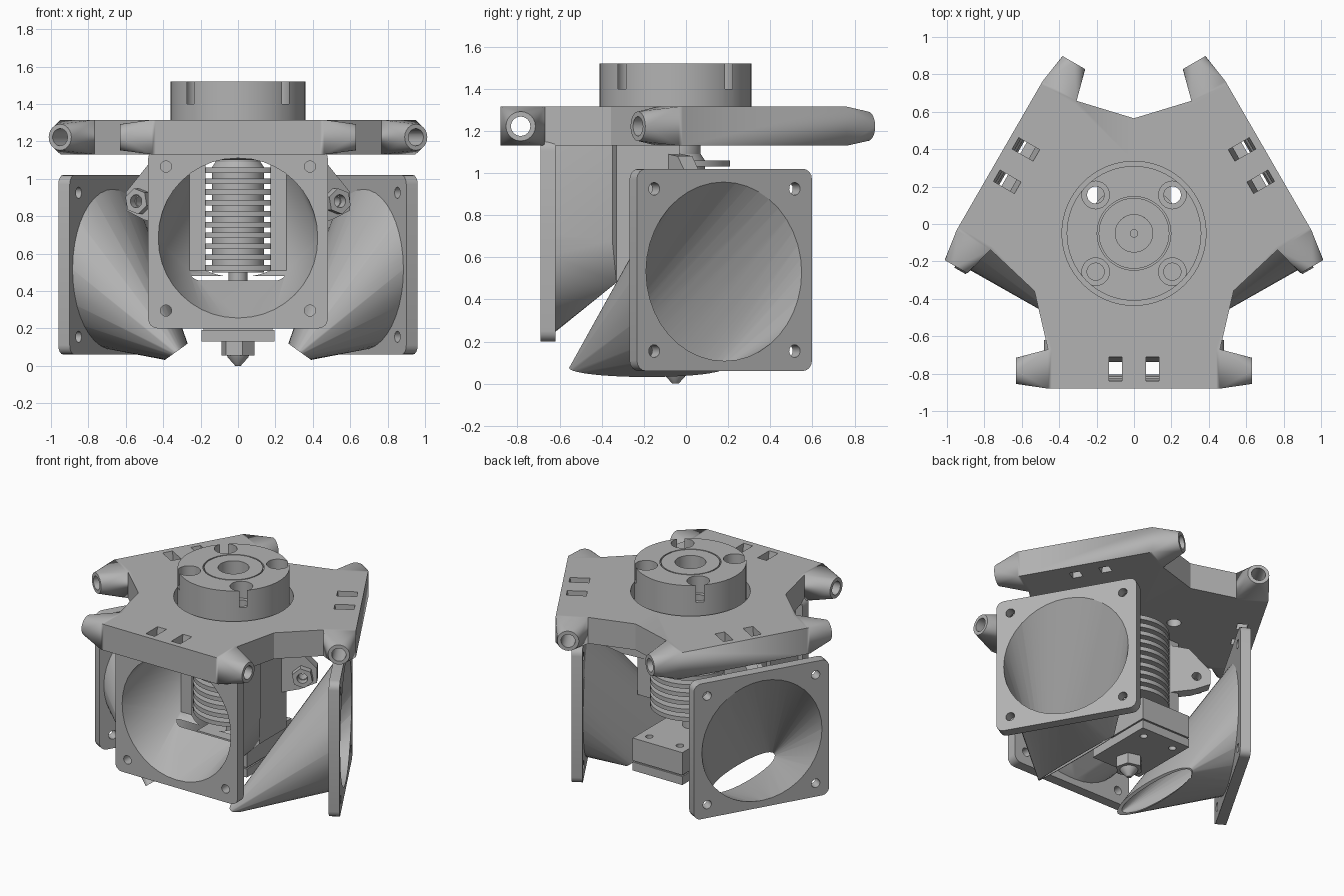
import bpy, bmesh
from math import pi, sin, cos, radians
from mathutils import Vector, Matrix

cube = bpy.data.objects.get("Cube")
if cube:
    bpy.data.objects.remove(cube)

grey = bpy.data.materials.new("plain_grey")
grey.use_nodes = True
grey.diffuse_color = (0.45, 0.45, 0.45, 1)
grey.node_tree.nodes["Principled BSDF"].inputs["Base Color"].default_value = (0.45, 0.45, 0.45, 1)

CY = -0.05           # hot end axis
X, Y, Z = Vector((1, 0, 0)), Vector((0, 1, 0)), Vector((0, 0, 1))


def finish(name, bm):
    bmesh.ops.recalc_face_normals(bm, faces=bm.faces)
    mesh = bpy.data.meshes.new(name)
    bm.to_mesh(mesh)
    bm.free()
    mesh.materials.append(grey)
    ob = bpy.data.objects.new(name, mesh)
    bpy.context.collection.objects.link(ob)
    return ob


def hull(name, points):
    bm = bmesh.new()
    for p in points:
        bm.verts.new(p)
    res = bmesh.ops.convex_hull(bm, input=bm.verts)
    junk = {g for g in res["geom_interior"] + res["geom_unused"] if isinstance(g, bmesh.types.BMVert)}
    bmesh.ops.delete(bm, geom=list(junk), context='VERTS')
    bmesh.ops.dissolve_limit(bm, angle_limit=0.002, verts=bm.verts, edges=bm.edges)
    return finish(name, bm)


def ring(c, a, b, ra, rb=None, n=40):
    c, rb = Vector(c), ra if rb is None else rb
    return [c + a * ra * cos(2 * pi * i / n) + b * rb * sin(2 * pi * i / n) for i in range(n)]


def corners(x0, x1, y0, y1, z0, z1):
    return [Vector((x, y, z)) for x in (x0, x1) for y in (y0, y1) for z in (z0, z1)]


def box(name, *ext):
    return hull(name, corners(*ext))


def rod(name, p, q, r, n=32):
    p, q = Vector(p), Vector(q)
    a = (q - p).orthogonal().normalized()
    b = (q - p).normalized().cross(a)
    return hull(name, ring(p, a, b, r, n=n) + ring(q, a, b, r, n=n))


def combine(ob, others, op='DIFFERENCE'):
    for o in others:
        mod = ob.modifiers.new("bool", 'BOOLEAN')
        mod.operation, mod.object, mod.solver = op, o, 'EXACT'
        bpy.context.view_layer.objects.active = ob
        bpy.ops.object.modifier_apply(modifier=mod.name)
        bpy.data.objects.remove(o)
    return ob


def lathe(name, profile, n=48):
    bm = bmesh.new()
    vs = [bm.verts.new((r, CY, z)) for r, z in profile]
    es = [bm.edges.new(e) for e in zip(vs, vs[1:])]
    bmesh.ops.spin(bm, geom=vs + es, cent=(0, CY, 0), axis=Z, angle=2 * pi, steps=n)
    bmesh.ops.remove_doubles(bm, verts=bm.verts, dist=1e-4)
    return finish(name, bm)


def around(points, k):
    """Turn points by k thirds of a circle about the hot end axis."""
    m = Matrix.Translation((0, CY, 0)) @ Matrix.Rotation(k * 2 * pi / 3, 4, 'Z') @ Matrix.Translation((0, -CY, 0))
    return [m @ Vector(p) for p in points]


# Effector plate: three-armed outline
LOW, TOP = 1.13, 1.315
outline = []
for k in range(3):
    outline += around([(-0.46, -0.67, LOW), (-0.46, -0.88, LOW), (0.46, -0.88, LOW),
                       (0.46, -0.67, LOW), (0.533, -0.357, LOW)], k)
bm = bmesh.new()
face = bm.faces.new([bm.verts.new(p) for p in outline])
ext = bmesh.ops.extrude_face_region(bm, geom=[face])
bmesh.ops.translate(bm, vec=Z * (TOP - LOW), verts=[v for v in ext["geom"] if isinstance(v, bmesh.types.BMVert)])
plate = finish("effector_plate", bm)

# Arm tips, cross bores and strap slots
tips, cuts = [], []
for k in range(3):
    for s in (1, -1):
        pts = corners(s * 0.44, s * 0.46, -0.88, -0.67, LOW, TOP) + ring((s * 0.63, -0.785, 1.222), Y, Z, 0.07, n=24)
        tips.append(hull("tip", around(pts, k)))
        x0, x1 = s * 0.065, s * 0.135
        slot = corners(x0, x1, -0.84, -0.71, TOP, TOP + 0.02) + corners(x0, x1, -0.80, -0.74, LOW - 0.02, LOW)
        cuts.append(hull("slot", around(slot, k)))
    ends = around([(-0.7, -0.785, 1.222), (0.7, -0.785, 1.222)], k)
    cuts.append(rod("bore", *ends, 0.046, 24))
combine(plate, tips, 'UNION')
cuts.append(rod("seat", (0, CY, 1.2), (0, CY, 1.4), 0.385, 64))
cuts.append(rod("centre_bore", (0, CY, 1), (0, CY, 1.4), 0.1))

# Collar with screw holes and edge slits
collar = rod("mount_collar", (0, CY, 1.2), (0, CY, 1.52), 0.36, 64)
ccuts = [rod("hole", (0, CY, 1.1), (0, CY, 1.6), 0.1),
         combine(rod("groove", (0, CY, 1.5), (0, CY, 1.6), 0.197, 48),
                 [rod("core", (0, CY, 1.4), (0, CY, 1.7), 0.189, 48)])]
for i in range(4):
    d = Vector((cos(pi / 4 + i * pi / 2), sin(pi / 4 + i * pi / 2), 0))
    side = Z.cross(d) * 0.009
    c = Vector((0, CY, 0)) + d * 0.29
    ccuts.append(rod("counterbore", c + Z * 1.4, c + Z * 1.6, 0.074, 24))
    ccuts.append(rod("screw_hole", c + Z * 1.1, c + Z * 1.45, 0.046, 24))
    cuts.append(rod("screw_hole", c + Z, c + Z * 1.4, 0.046, 24))
    ccuts.append(hull("slit", [c + d * t + side * w + Z * z for t in (0.03, 0.12) for w in (1, -1) for z in (1.45, 1.6)]))
combine(plate, cuts)
combine(collar, ccuts)


# Fan flange: rounded square plate facing along its outward normal
def flange(name, centre, out):
    c, t = Vector(centre), Z.cross(out)
    pts = []
    for u in (-0.43, 0.43):
        for v in (-0.43, 0.43):
            for d in (-0.035, 0.035):
                pts += ring(c + t * u + Z * v + out * d, t, Z, 0.05, n=16)
    holes = []
    for u in (-0.385, 0.385):
        for v in (-0.385, 0.385):
            p = c + t * u + Z * v
            holes.append(rod("hole", p - out * 0.1, p + out * 0.1, 0.03, 20))
    return hull(name, pts), holes


# Front duct around the heat sink
front, holes = flange("front_duct", (0, -0.655, 0.68), -Y)
body = hull("body", ring((0, -0.64, 0.68), X, Z, 0.45) + corners(-0.42, 0.42, -0.64, -0.35, 0.68, 1.13)
            + corners(-0.4, 0.4, -0.34, -0.33, 0.48, 1.13))
rear = box("rear", -0.4, 0.4, -0.335, -0.03, 0.48, 1.13)
combine(front, [body, rear], 'UNION')
throat = hull("throat", ring((0, -0.70, 0.68), X, Z, 0.43) + corners(-0.26, 0.26, -0.28, -0.27, 0.51, 1.1))
pocket = rod("pocket", (0, CY, 0.3), (0, CY, 1.12), 0.28, 48)
combine(front, holes + [throat, pocket])

# Side blowers: flange, funnel to a long slit nozzle, hinge tab and nut
for s, label in ((1, "left"), (-1, "right")):
    out = Vector((s * cos(radians(30)), 0.5, 0))
    t = Vector((-s * 0.5, cos(radians(30)), 0))
    c = Vector((s * 0.69, 0.165, 0.54))
    tip = Vector((s * 0.33, -0.185, 0.075))
    slant, aim = Vector((-s * 0.81, 0, 0.58)), Vector((-s * 0.58, 0, -0.81))
    fan, holes = flange(label + "_blower_duct", c, out)
    funnel = hull("funnel", ring(c, t, Z, 0.45) + ring(tip, Y, slant, 0.37, 0.075))
    combine(fan, [funnel], 'UNION')
    inner = hull("inner", ring(c + out * 0.045, t, Z, 0.43) + ring(tip + aim * 0.02, Y, slant, 0.335, 0.05))
    combine(fan, holes + [inner])

    h = Vector((s * 0.5, 0.02, 0.88))
    shape = [(-0.24, 0.22), (-0.24, -0.15), (-0.02, -0.1), (0.09, -0.05), (0.09, 0.05), (-0.05, 0.2)]
    tab = hull(label + "_hinge_tab", [h + out * u + Z * v + t * d for u, v in shape for d in (-0.04, 0.04)])
    combine(tab, [rod("hole", h - t * 0.2, h + t * 0.2, 0.03, 20)])
    nut = rod(label + "_hinge_nut", h - t * 0.09, h - t * 0.035, 0.07, 6)
    combine(nut, [rod("hole", h - t * 0.2, h + t * 0.2, 0.035, 20)])

# Finned heat sink with bored core
profile = [(0.02, 1.2), (0.1, 1.2), (0.12, 1.15), (0.12, 1.09)]
for i in range(10):
    z = 1.06 - i * 0.058
    profile += [(0.14, z), (0.26, z), (0.26, z - 0.03), (0.14, z - 0.03)]
profile += [(0.14, 0.5), (0.05, 0.5), (0.05, 0.33), (0.02, 0.33), (0.02, 1.2)]
lathe("heat_sink", profile)

# Heater block in two halves, and the nozzle
block = box("heater_block", -0.195, 0.195, -0.18, 0.32, 0.2, 0.36)
lower = box("heater_block_clamp", -0.195, 0.195, -0.18, 0.32, 0.13, 0.19)
box("heater_block_seam", -0.185, 0.185, -0.17, 0.31, 0.185, 0.205)
for part in (block, lower):
    combine(part, [rod("hole", (x, 0.24, 0), (x, 0.24, 0.5), 0.025, 20) for x in (-0.12, 0.12)])
rod("nozzle_hex", (0, CY, 0.055), (0, CY, 0.13), 0.09, 6)
lathe("nozzle_tip", [(0, 0.06), (0.06, 0.06), (0.055, 0.045), (0.015, 0), (0, 0)], 24)

# Smooth shading with sharp edges kept
for ob in bpy.context.scene.objects:
    ob.select_set(ob.type == 'MESH')
bpy.context.view_layer.objects.active = plate
bpy.ops.object.shade_smooth_by_angle(angle=radians(28))
